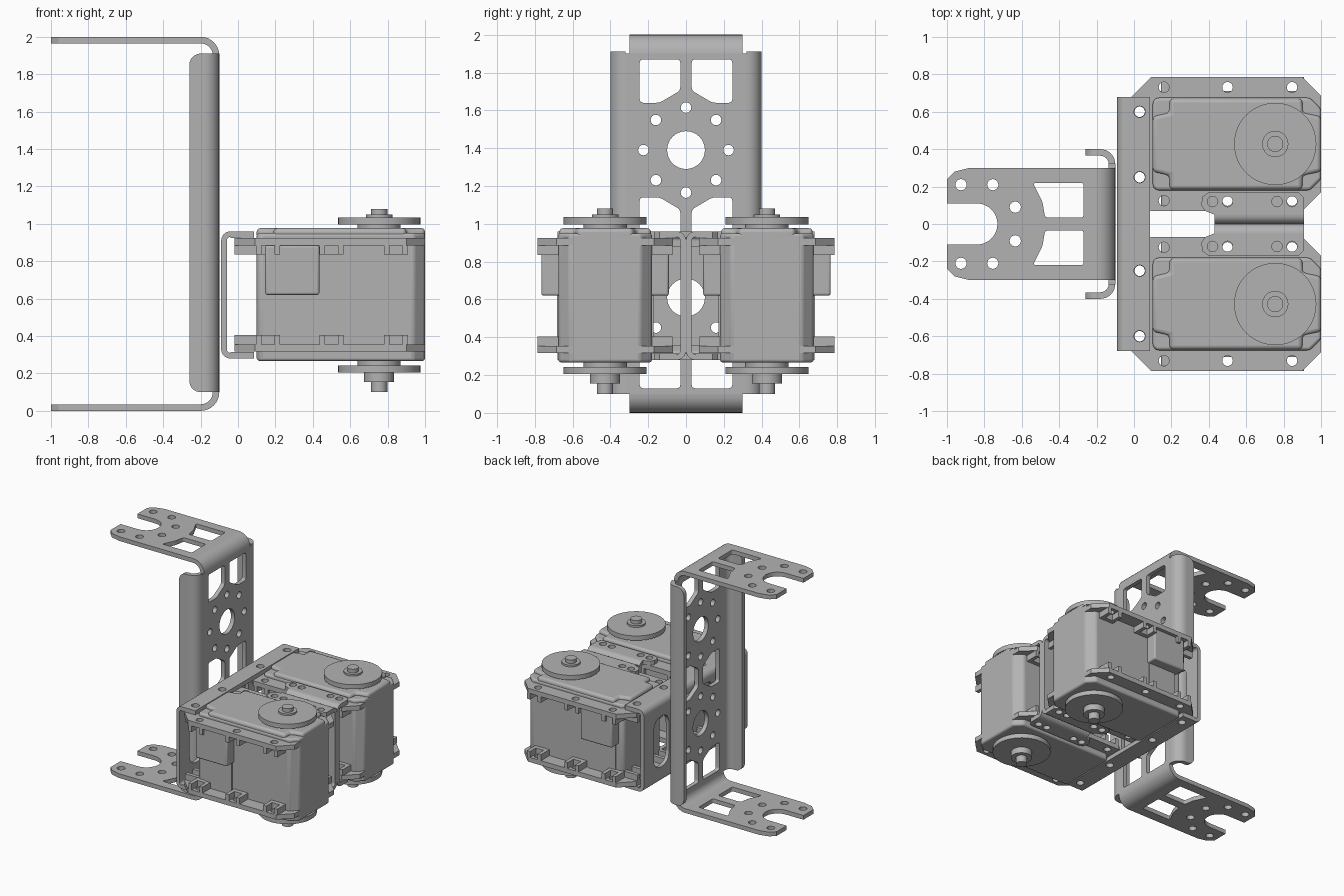
import bpy, bmesh, math
from mathutils import Vector

cube = bpy.data.objects.get("Cube")
if cube:
    bpy.data.objects.remove(cube, do_unlink=True)

grey = bpy.data.materials.new("plain grey")
grey.use_nodes = True
GREY = (0.45, 0.45, 0.45, 1)
grey.diffuse_color = GREY
for node in grey.node_tree.nodes:
    if node.type == "BSDF_PRINCIPLED":
        node.inputs["Base Color"].default_value = GREY


# ---- outline helpers ----
def rect(a, b, c, d):
    return [(a, b), (c, b), (c, d), (a, d)]


def arc(x, y, r, start, end, n=8):
    angles = [math.radians(start + (end - start) * i / n) for i in range(n + 1)]
    return [(x + r * math.cos(t), y + r * math.sin(t)) for t in angles]


def disc(x, y, r, n=20):
    return arc(x, y, r, 0, 360, n)[:-1]


def bend(x, y, r, t, start):
    return arc(x, y, r, start, start + 90) + arc(x, y, r - t, start + 90, start)


def rounded(points, r, n=4):
    out = []
    for i, p in enumerate(points):
        p = Vector(p)
        a = p + (Vector(points[i - 1]) - p).normalized() * r
        b = p + (Vector(points[(i + 1) % len(points)]) - p).normalized() * r
        for k in range(n + 1):
            t = k / n
            out.append(tuple(a * (1 - t) ** 2 + p * 2 * t * (1 - t) + b * t * t))
    return out


def flip_first(loop):
    return [(-a, b) for a, b in loop]


def flip_second(loop):
    return [(a, -b) for a, b in loop]


# ---- solids: outline loops (first outer, rest holes) swept along an axis ----
AXES = {"z": lambda a, b, c: (a, b, c),
        "x": lambda a, b, c: (c, a, b),
        "y": lambda a, b, c: (a, c, b)}


def add_solid(bm, loops, lo, hi, axis, sy, sz, zmid):
    flat = bmesh.new()
    rims, edges = [], []
    for loop in loops:
        vs = [flat.verts.new((a, b, 0)) for a, b in loop]
        rims.append(vs)
        if len(loops) > 1:
            edges += [flat.edges.new((vs[i - 1], vs[i])) for i in range(len(vs))]
    if len(loops) > 1:
        bmesh.ops.triangle_fill(flat, edges=edges, use_beauty=True, normal=(0, 0, 1))
    else:
        flat.faces.new(rims[0])

    def put(v, c):
        x, y, z = AXES[axis](v.co.x, v.co.y, c)
        return bm.verts.new((x, y * sy, zmid + (z - zmid) * sz))

    low = {v: put(v, lo) for v in flat.verts}
    high = {v: put(v, hi) for v in flat.verts}
    for f in flat.faces:
        bm.faces.new([low[v] for v in f.verts])
        bm.faces.new([high[v] for v in reversed(f.verts)])
    for vs in rims:
        for i in range(len(vs)):
            a, b = vs[i - 1], vs[i]
            bm.faces.new((low[a], high[a], high[b], low[b]))
    flat.free()


def make(name, solids, flips=((1, 1),), zmid=0, bevel=0):
    bm = bmesh.new()
    for sy, sz in flips:
        for loops, lo, hi, axis in solids:
            add_solid(bm, loops, lo, hi, axis, sy, sz, zmid)
    bmesh.ops.recalc_face_normals(bm, faces=bm.faces[:])
    for f in bm.faces:
        f.smooth = True
    me = bpy.data.meshes.new(name)
    bm.to_mesh(me)
    bm.free()
    me.set_sharp_from_angle(angle=math.radians(30))
    me.materials.append(grey)
    ob = bpy.data.objects.new(name, me)
    bpy.context.collection.objects.link(ob)
    if bevel:
        mod = ob.modifiers.new("soft edges", "BEVEL")
        mod.width, mod.segments = bevel, 3
        mod.limit_method = "ANGLE"
    return ob


T = 0.035                       # sheet metal thickness
UP_DOWN = ((1, 1), (1, -1))
BOTH_Y = ((1, 1), (-1, 1))
ALL_FOUR = BOTH_Y + ((1, -1), (-1, -1))

# ---- long bracket: web with hole rings and windows ----
end_window = [(0.03, 1.87), (0.245, 1.87), (0.245, 1.64), (0.14, 1.64), (0.03, 1.705)]
mid_window = [(0.03, 1.075), (0.14, 1.14), (0.245, 1.14),
              (0.245, 0.86), (0.14, 0.86), (0.03, 0.925)]
windows = [rounded(w, 0.02) for w in
           (end_window, mid_window, [(y, 2 - z) for y, z in end_window])]
web = [rect(-0.32, 0.1, 0.32, 1.9)] + windows + [flip_first(w) for w in windows]
for zc in (0.61, 1.39):
    web.append(disc(0, zc, 0.1, 32))
    web += [disc(y, z, 0.028, 16) for y, z in disc(0, zc, 0.225, 8)]
make("long_bracket_web", [(web, -0.1 - T, -0.1, "x")])

# side lips and their bends
lip = rounded([(-0.26, 0.1), (-0.26, 1.91)], 0)
lip = arc(-0.2, 0.16, 0.06, 270, 180) + arc(-0.2, 1.85, 0.06, 180, 90) + [(-0.18, 1.91), (-0.18, 0.1)]
make("long_bracket_lips", [([lip], 0.4 - T, 0.4, "y"),
                           ([bend(-0.18, 0.32, 0.08, T, 0)], 0.1, 1.91, "z")], BOTH_Y)

# forked arms at top and bottom
half = [(-0.2, 0.3), (-0.88, 0.3), (-0.96, 0.28), (-1, 0.24), (-1, 0.11)]
half += arc(-0.84, 0, 0.11, 90, 0)
arm = half + flip_second(half[:-1])[::-1]
holes = [disc(x, y, 0.03) for x, y in ((-0.925, 0.21), (-0.755, 0.21), (-0.635, 0.09))]
holes.append(rounded([(-0.27, 0.22), (-0.54, 0.22), (-0.49, 0.12), (-0.475, 0.035), (-0.27, 0.035)], 0.015))
arm_loops = [arm] + holes + [flip_second(h) for h in holes]
make("long_bracket_arms", [(arm_loops, 2 - T, 2, "z"),
                           ([bend(-0.2, 1.9, 0.1, T, 0)], -0.3, 0.3, "y")], UP_DOWN, 1)

# ---- cross bracket joining both motors ----
MID = 0.62
TOP = 0.96
slots = [rounded(rect(y - 0.1, 0.41, y + 0.1, 0.83), 0.1) for y in (-0.45, 0.45)]
opening = rounded(rect(-0.22, 0.36, 0.22, 0.88), 0.08)
make("cross_bracket_web", [([rect(-0.68, 0.33, 0.68, 0.91), opening] + slots, -0.09, -0.06, "x")])
flange = [rect(-0.04, -0.68, 0.085, 0.68)] + [disc(0.03, y, 0.03) for y in (-0.6, -0.25, 0.25, 0.6)]
make("cross_bracket_flanges", [(flange, TOP - T, TOP, "z"),
                               ([bend(-0.04, 0.91, 0.05, 0.03, 90)], -0.68, 0.68, "y")], UP_DOWN, MID)

# ---- two back-to-back channels between the motors ----
channel_top = [[(0.43, 0.05), (0.38, 0.07), (0.36, 0.1), (0.365, 0.145), (0.4, 0.17),
                (0.88, 0.17), (0.91, 0.14), (0.91, 0.05)]]
channel_top += [disc(x, 0.12, 0.028) for x in (0.42, 0.5, 0.765, 0.845)]
make("middle_channels", [(channel_top, TOP - T, TOP, "z"),
                         ([bend(0.05, 0.91, 0.05, 0.03, 90)], 0.43, 0.91, "x"),
                         ([rect(0.43, MID, 0.91, 0.91)], 0, 0.03, "y")], ALL_FOUR, MID)

# ---- motors ----
CY = 0.428
HX = 0.755
body = [(0.1, 0.2), (0.12, 0.18), (0.94, 0.18), (1, 0.24),
        (1, 0.615), (0.94, 0.675), (0.12, 0.675), (0.1, 0.655)]
lid = [(0.1, 0.28), (0.19, 0.26), (0.19, 0.185), (0.9, 0.185), (0.9, 0.26), (1, 0.28),
       (1, 0.575), (0.9, 0.595), (0.9, 0.67), (0.19, 0.67), (0.19, 0.595), (0.1, 0.575)]
ear = [(-0.02, 0.18), (0.09, 0.07), (0.9, 0.07), (1, 0.17),
       (1, 0.685), (0.9, 0.785), (0.09, 0.785), (-0.02, 0.675)]
ear_loops = [ear] + [disc(x, CY + d, 0.028) for x in (0.16, 0.5, 0.845) for d in (-0.303, 0.303)]
ear_loops += [disc(0.03, y, 0.028) for y in (0.25, 0.6)]

# open-sided nut pockets under the ears
pockets = []
for x in (0.16, 0.5, 0.845):
    u = [(-0.065, 0.67), (0.065, 0.67), (0.065, 0.785), (0.035, 0.785),
         (0.035, 0.71), (-0.035, 0.71), (-0.035, 0.785), (-0.065, 0.785)]
    outer = [(x + a, b) for a, b in u]
    inner = [(a, 2 * CY - b) for a, b in outer]
    pockets += [([p], 0.835, 0.885, "z") for p in (outer, inner)]
for y in (0.25, 0.6):
    u = rect(-0.02, y - 0.065, 0.11, y - 0.035), rect(-0.02, y + 0.035, 0.11, y + 0.065)
    pockets += [([p], 0.835, 0.885, "z") for p in u]

# output discs, hubs and screws: radius, bottom, top
top_stack = [(0.115, 0.95, 1.0), (0.22, 0.997, 1.035), (0.07, 1.03, 1.05), (0.043, 1.045, 1.08)]
low_stack = [(0.115, 0.24, 0.28), (0.22, 0.205, 0.243), (0.08, 0.155, 0.21), (0.043, 0.1, 0.16)]

for name, sy in (("front", -1), ("back", 1)):
    side = ((sy, 1),)
    make(name + "_motor_body", [([body], 0.267, 0.95, "z")], side, 0, 0.018)
    make(name + "_motor_lid", [([lid], 0.92, 0.977, "z")], side, 0, 0.02)
    make(name + "_motor_ears", [(ear_loops, 0.885, 0.924, "z")] + pockets,
         ((sy, 1), (sy, -1)), MID)
    make(name + "_motor_sockets", [([rect(0.145, 0.62, 0.435, 0.885)], CY - 0.337, CY + 0.337, "y")],
         side, 0, 0.012)
    make(name + "_motor_side_panels", [([rect(0.17, 0.34, 0.42, 0.64)], CY - 0.255, CY + 0.255, "y")], side)
    for end, stack in (("upper", top_stack), ("lower", low_stack)):
        make(f"{name}_{end}_output_disc",
             [([disc(HX, CY, r, 48)], lo, hi, "z") for r, lo, hi in stack], side)
